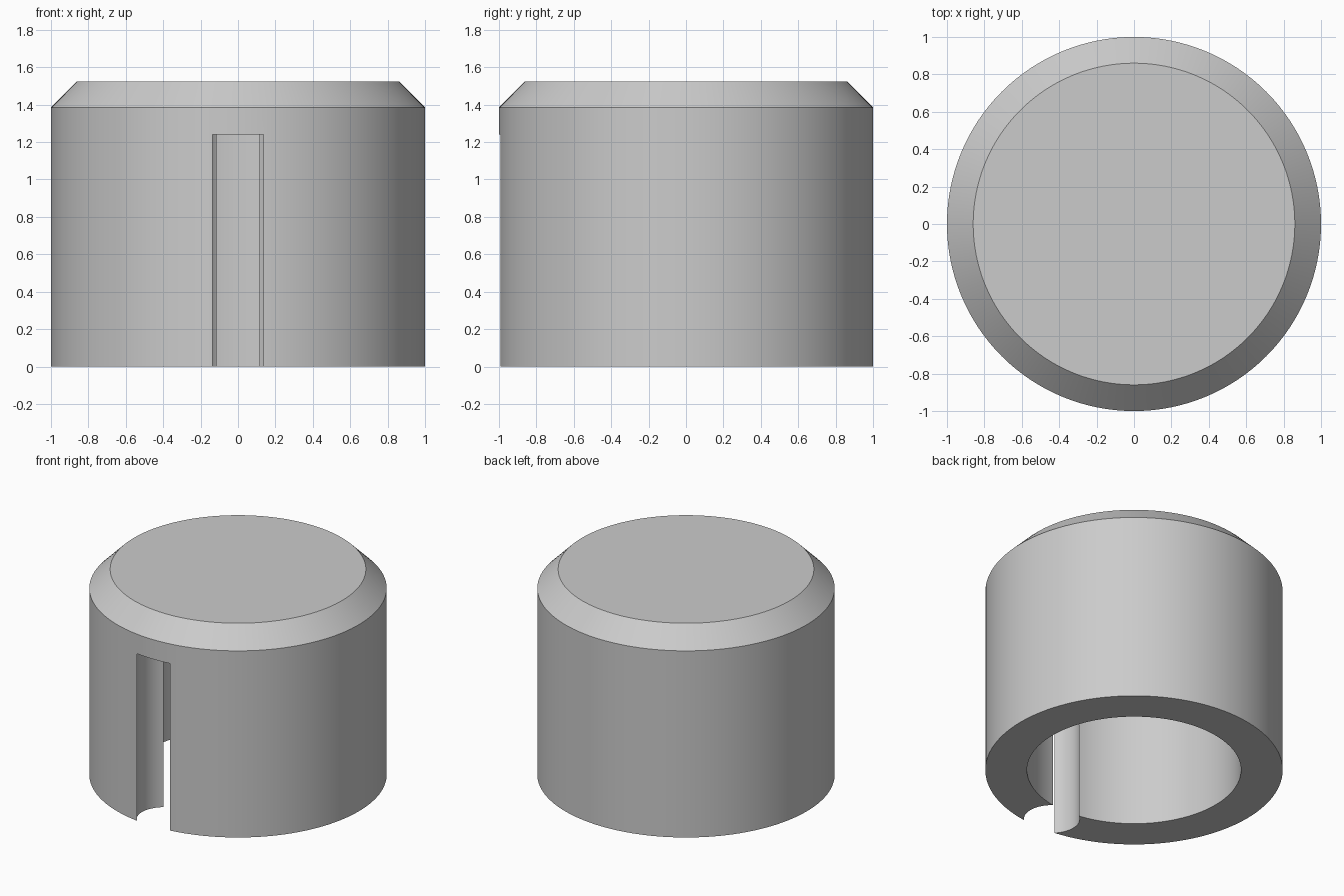
import bpy
import math

cube = bpy.data.objects.get("Cube")
if cube:
    bpy.data.objects.remove(cube)

SEGMENTS = 128
OUTER, BORE, HEIGHT, CHAMFER = 1.0, 0.72, 1.525, 0.14
CEILING = 1.24
SLOT_RADIUS = 0.188

grey = bpy.data.materials.new("plain_grey")
grey.use_nodes = True
colour = (0.6, 0.6, 0.6, 1)
grey.diffuse_color = colour
grey.node_tree.nodes["Principled BSDF"].inputs["Base Color"].default_value = colour


def lathe(name, profile):
    """Closed solid turned about z; both ends of the profile get a flat cap."""
    verts, faces = [], []
    for r, z in profile:
        for i in range(SEGMENTS):
            a = math.tau * i / SEGMENTS
            verts.append((r * math.cos(a), r * math.sin(a), z))
    for k in range(len(profile) - 1):
        for i in range(SEGMENTS):
            j = (i + 1) % SEGMENTS
            low, high = k * SEGMENTS, (k + 1) * SEGMENTS
            faces.append((low + i, low + j, high + j, high + i))
    faces.append(tuple(reversed(range(SEGMENTS))))
    faces.append(tuple(range(len(verts) - SEGMENTS, len(verts))))
    mesh = bpy.data.meshes.new(name)
    mesh.from_pydata(verts, [], faces)
    mesh.materials.append(grey)
    obj = bpy.data.objects.new(name, mesh)
    bpy.context.collection.objects.link(obj)
    return obj


# Hollow cap: bore ceiling, bore wall, rim, outer wall, chamfer, top
cap = lathe("cap", [(BORE, CEILING), (BORE, 0), (OUTER, 0),
                    (OUTER, HEIGHT - CHAMFER), (OUTER - CHAMFER, HEIGHT)])

# Round vertical slot drilled through the middle of the front wall
cutter = lathe("slot_cutter", [(SLOT_RADIUS, -0.1), (SLOT_RADIUS, CEILING)])
cutter.location.y = -(OUTER + BORE) / 2
cutter.hide_render = True

slot = cap.modifiers.new("slot", 'BOOLEAN')
slot.operation = 'DIFFERENCE'
slot.solver = 'EXACT'
slot.object = cutter

bpy.ops.object.select_all(action='DESELECT')
cap.select_set(True)
bpy.context.view_layer.objects.active = cap
bpy.ops.object.modifier_apply(modifier=slot.name)
bpy.data.objects.remove(cutter)
bpy.ops.object.shade_smooth_by_angle(angle=math.radians(30))
